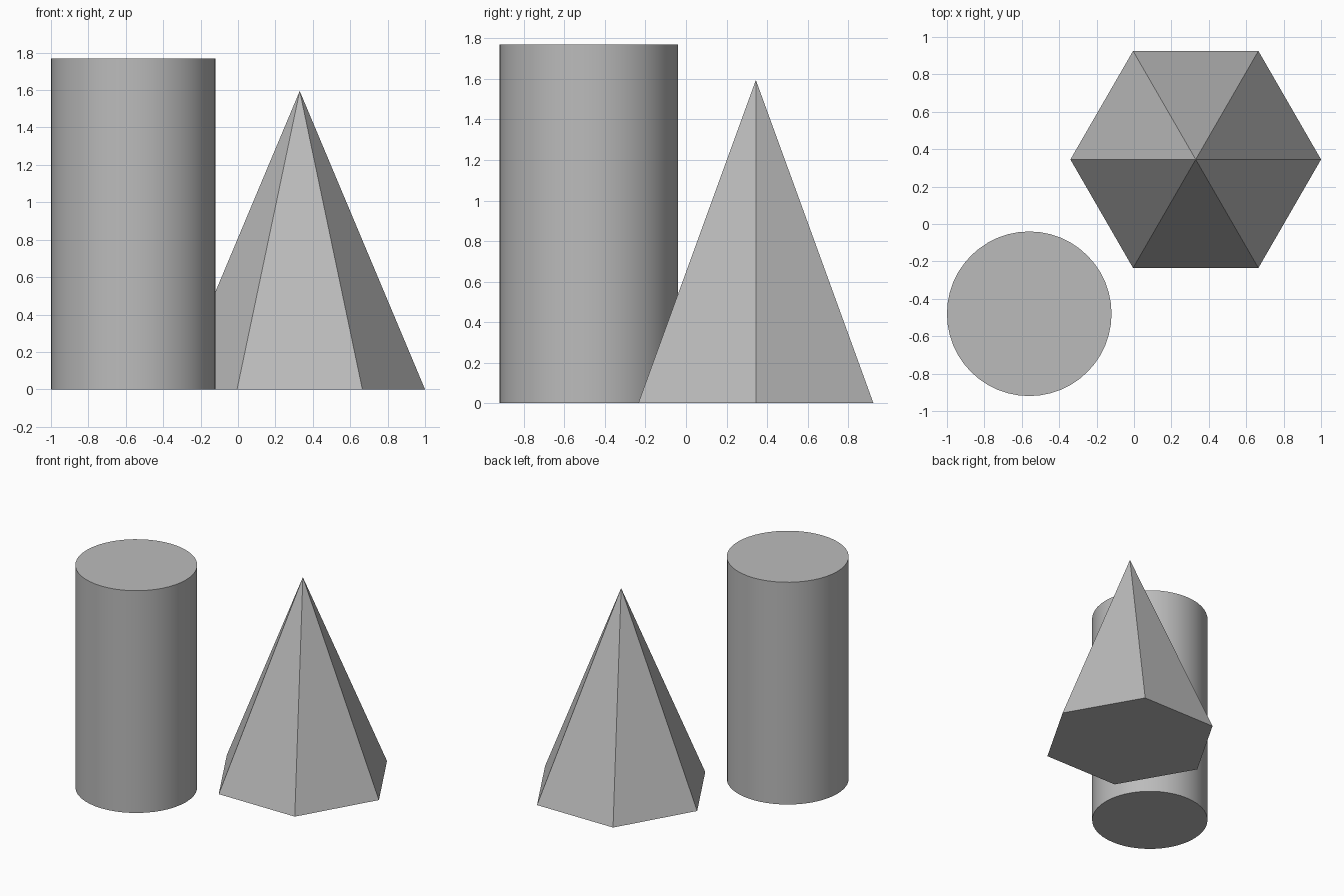
import bpy
import math

if "Cube" in bpy.data.objects:
    bpy.data.objects.remove(bpy.data.objects["Cube"])

# Shared grey material
grey = bpy.data.materials.new("plain_grey")
grey.diffuse_color = (0.5, 0.5, 0.5, 1.0)
grey.use_nodes = True
grey.node_tree.nodes["Principled BSDF"].inputs["Base Color"].default_value = grey.diffuse_color

# Round column, smooth side with sharp rims
bpy.ops.mesh.primitive_cylinder_add(
    vertices=48, radius=0.44, depth=1.77, location=(-0.56, -0.48, 0.885))
column = bpy.context.object
column.name = "round_column"
column.data.materials.append(grey)
bpy.ops.object.shade_smooth_by_angle(angle=math.radians(30))

# Six-sided pyramid with corners pointing along x
bpy.ops.mesh.primitive_cone_add(
    vertices=6, radius1=0.67, radius2=0, depth=1.595,
    location=(0.33, 0.345, 0.7975), rotation=(0, 0, math.radians(30)))
pyramid = bpy.context.object
pyramid.name = "hexagonal_pyramid"
pyramid.data.materials.append(grey)
